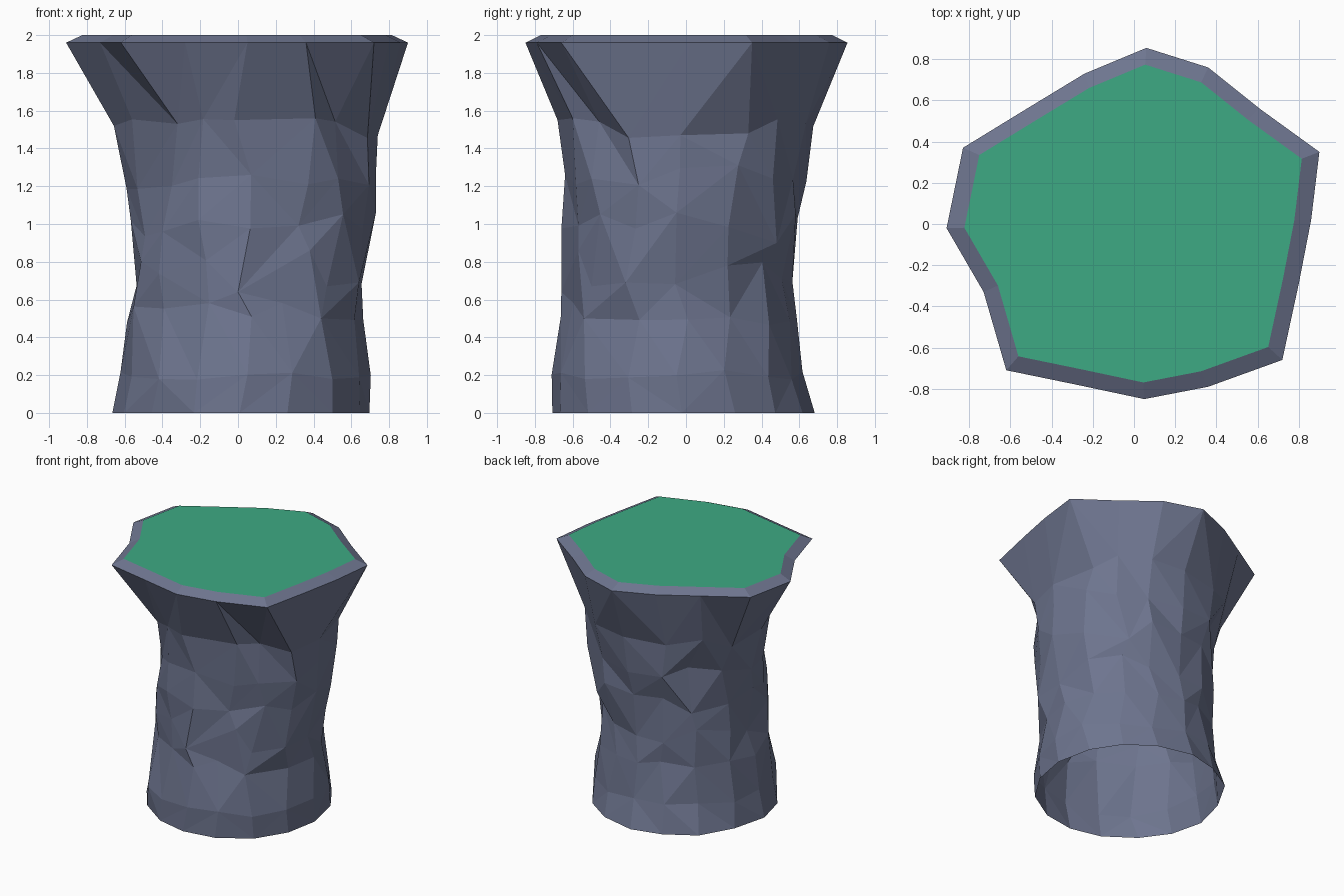
import bpy, math, random
from mathutils import Vector

if "Cube" in bpy.data.objects:
    bpy.data.objects.remove(bpy.data.objects["Cube"])

random.seed(11)
SIDES = 16


def material(name, rgb):
    m = bpy.data.materials.new(name)
    m.diffuse_color = (*rgb, 1.0)
    m.use_nodes = True
    m.node_tree.nodes["Principled BSDF"].inputs["Base Color"].default_value = m.diffuse_color
    return m


def add_mesh(name, verts, faces, mat):
    me = bpy.data.meshes.new(name)
    me.from_pydata([tuple(v) for v in verts], [], faces)
    me.materials.append(mat)
    ob = bpy.data.objects.new(name, me)
    bpy.context.collection.objects.link(ob)
    return ob


rock = material("slate rock", (0.155, 0.178, 0.275))
grass = material("grass green", (0.048, 0.40, 0.23))

# Outline of the flared top, counter-clockwise from +x
TOP = [(0.86, 0.02), (0.90, 0.35), (0.61, 0.56), (0.36, 0.76), (0.06, 0.855),
       (-0.24, 0.73), (-0.52, 0.56), (-0.83, 0.37), (-0.91, -0.02),
       (-0.73, -0.33), (-0.62, -0.71), (-0.28, -0.78), (0.05, -0.85),
       (0.36, -0.79), (0.72, -0.66), (0.80, -0.29)]

# Trunk rings: height, centre x, centre y, half width x, half width y
RINGS = [(0.00, 0.02, -0.02, 0.675, 0.695),
         (0.20, 0.04, -0.05, 0.660, 0.670),
         (0.52, 0.04, -0.03, 0.610, 0.630),
         (0.74, 0.04, -0.03, 0.605, 0.620),
         (1.00, 0.07, -0.02, 0.640, 0.620),
         (1.25, 0.08, 0.00, 0.655, 0.640),
         (1.50, 0.05, 0.00, 0.690, 0.680)]

# Corners and ledges that stand out clearly in the rock
LEDGES = [(0.53, -0.50, 1.24), (0.38, -0.57, 0.86), (0.47, -0.50, 0.67),
          (0.44, -0.54, 0.50), (-0.32, -0.56, 1.53), (-0.02, -0.68, 1.55),
          (0.41, -0.60, 1.56), (0.07, -0.64, 1.26), (0.00, -0.66, 0.64),
          (0.74, -0.03, 1.47), (0.73, -0.05, 1.06), (0.66, 0.33, 1.48),
          (0.55, 0.46, 1.24), (0.62, 0.22, 0.78), (0.45, 0.48, 0.90),
          (0.64, -0.32, 0.69)]

# Chipped rock trunk
verts = []
for k, (z, cx, cy, rx, ry) in enumerate(RINGS):
    rough = 0.3 if k < 2 else 0.75
    for i in range(SIDES):
        a = math.tau * i / SIDES + random.uniform(-0.09, 0.09) * rough
        r = 1 + random.uniform(-0.065, 0.055) * rough
        dz = random.uniform(-0.09, 0.09) * rough if k else 0
        verts.append(Vector((cx + rx * r * math.cos(a), cy + ry * r * math.sin(a), z + dz)))
free = list(verts[SIDES:])
for p in map(Vector, LEDGES):
    near = min(range(len(free)), key=lambda n: (free[n] - p).length)
    free.pop(near)[:] = p

# Flared lip and its bevel up to the grass
verts += [Vector((x, y, 1.96)) for x, y in TOP]
inner = [Vector((x * 0.905, y * 0.905, 2.0)) for x, y in TOP]
verts += inner

faces = []
for k in range(len(RINGS) + 1):
    for i in range(SIDES):
        j = (i + 1) % SIDES
        a, b = k * SIDES + i, k * SIDES + j
        c, d = b + SIDES, a + SIDES
        if k == len(RINGS):
            faces.append((a, b, c, d))
        elif random.random() < 0.5:
            faces += [(a, b, c), (a, c, d)]
        else:
            faces += [(a, b, d), (b, c, d)]
add_mesh("rock_pillar", verts, faces, rock)

# Flat grass top
add_mesh("grass_top", inner, [tuple(range(SIDES))], grass)
